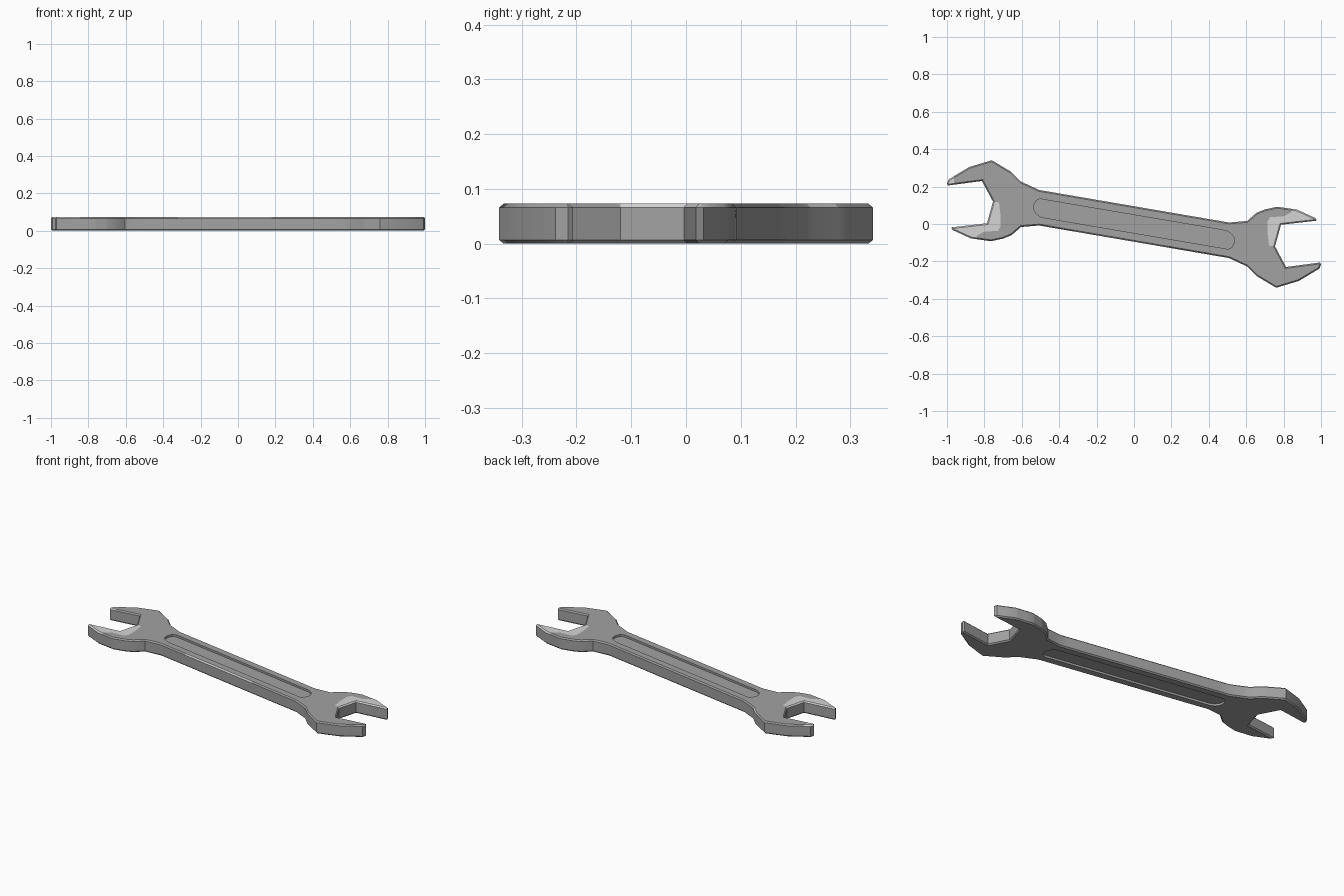
import bpy, bmesh
from mathutils import Vector

if "Cube" in bpy.data.objects:
    bpy.data.objects.remove(bpy.data.objects["Cube"])

T = 0.073  # thickness


def material(name, v):
    m = bpy.data.materials.new(name)
    m.diffuse_color = (v, v, v, 1)
    m.use_nodes = True
    m.node_tree.nodes["Principled BSDF"].inputs["Base Color"].default_value = m.diffuse_color
    return m


STEEL = material("grey_steel", 0.36)
WORN = material("worn_pale_steel", 0.66)


def turned(pts):
    # the wrench repeats under a half turn
    return pts + [(-x, -y) for x, y in pts]


def slab(name, pts, z0, z1, mat, bevel=0.0):
    bm = bmesh.new()
    face = bm.faces.new([bm.verts.new((x, y, z0)) for x, y in pts])
    out = bmesh.ops.extrude_face_region(bm, geom=[face])
    for v in out["geom"]:
        if isinstance(v, bmesh.types.BMVert):
            v.co.z = z1
    bmesh.ops.recalc_face_normals(bm, faces=bm.faces)
    if bevel:
        rims = [e for e in bm.edges if abs(e.verts[0].co.z - e.verts[1].co.z) < 1e-5]
        bmesh.ops.bevel(bm, geom=rims, offset=bevel, segments=1, affect='EDGES')
    me = bpy.data.meshes.new(name)
    bm.to_mesh(me)
    bm.free()
    me.materials.append(mat)
    ob = bpy.data.objects.new(name, me)
    bpy.context.collection.objects.link(ob)
    return ob


def inside(p, poly):
    hit = False
    for (x0, y0), (x1, y1) in zip(poly, poly[1:] + poly[:1]):
        if (y0 > p.y) != (y1 > p.y) and p.x < x0 + (p.y - y0) * (x1 - x0) / (y1 - y0):
            hit = not hit
    return hit


# Right half of the outline, clockwise from the handle's upper right shoulder
right_end = [(0.508, 0.008), (0.604, 0.016), (0.655, 0.06), (0.70, 0.078), (0.765, 0.092),
             (0.872, 0.077), (0.970, 0.032), (0.978, 0.018), (0.786, -0.004),
             (0.754, -0.12), (0.813, -0.23), (0.993, -0.206), (1.0, -0.215),
             (0.992, -0.238), (0.880, -0.305), (0.76, -0.341), (0.655, -0.278),
             (0.604, -0.227), (0.508, -0.182)]
wrench = slab("wrench_body", turned(right_end), 0.0, T, STEEL, 0.007)

# Shallow recess in both faces of the handle
slot = turned([(0.495, -0.036), (0.518, -0.05), (0.535, -0.075), (0.535, -0.102),
               (0.523, -0.125), (0.503, -0.134)])
cutters = []
for name, z0, z1 in (("recess_cutter_top", T - 0.012, T + 0.05),
                     ("recess_cutter_bottom", -0.05, 0.012)):
    cutter = slab(name, slot, z0, z1, STEEL)
    cutter.hide_render = True
    cutters.append(cutter)
    mod = wrench.modifiers.new(name, 'BOOLEAN')
    mod.operation = 'DIFFERENCE'
    mod.solver = 'EXACT'
    mod.object = cutter

# Bake the recess and remove the cutters
dg = bpy.context.evaluated_depsgraph_get()
baked = bpy.data.meshes.new_from_object(wrench.evaluated_get(dg))
wrench.modifiers.clear()
wrench.data = baked
for ob in cutters:
    bpy.data.objects.remove(ob)
baked.materials.clear()
baked.materials.append(STEEL)
baked.materials.append(WORN)

# Pale worn areas: one jaw at each end, a jaw tip, and lengths of chamfer
jaw = [(0.76, -0.121), (0.722, -0.116), (0.714, -0.05), (0.713, 0.012), (0.727, 0.036),
       (0.803, 0.042), (0.838, 0.062), (0.855, 0.10), (1.02, 0.06), (1.02, 0.01),
       (0.785, -0.02)]
jaw_left = [(-x, -y) for x, y in jaw]
tip = [(-0.962, 0.20), (-0.962, 0.27), (-1.02, 0.27), (-1.02, 0.20)]

bm = bmesh.new()
bm.from_mesh(baked)
bmesh.ops.triangulate(bm, faces=bm.faces)


def cut(a, b):
    a, b = Vector((*a, 0)), Vector((*b, 0))
    d = b - a
    bmesh.ops.bisect_plane(bm, geom=bm.verts[:] + bm.edges[:] + bm.faces[:], dist=1e-5,
                           plane_co=a, plane_no=(d.y, -d.x, 0))


for poly in (jaw, jaw_left):
    for i in range(7):
        cut(poly[i], poly[i + 1])
cut(tip[0], tip[1])
for x in (-0.32, 0.18):
    cut((x, 0), (x, 1))

bm.normal_update()
for f in bm.faces:
    c, nz = f.calc_center_median(), f.normal.z
    chamfer = 0.3 < nz < 0.9 and c.z > T / 2
    worn = nz > 0.3 and any(inside(c, p) for p in (jaw, jaw_left, tip))
    worn |= chamfer and -0.32 < c.x < 0.18 and c.y < -0.08 - 0.172 * c.x
    worn |= chamfer and -0.66 < c.x < -0.60 and c.y > 0.2
    f.material_index = int(worn)
bm.to_mesh(baked)
bm.free()

# Smooth the curved sides, keep the chamfers crisp
bpy.ops.object.select_all(action='DESELECT')
wrench.select_set(True)
bpy.context.view_layer.objects.active = wrench
bpy.ops.object.shade_smooth_by_angle(angle=0.6)
